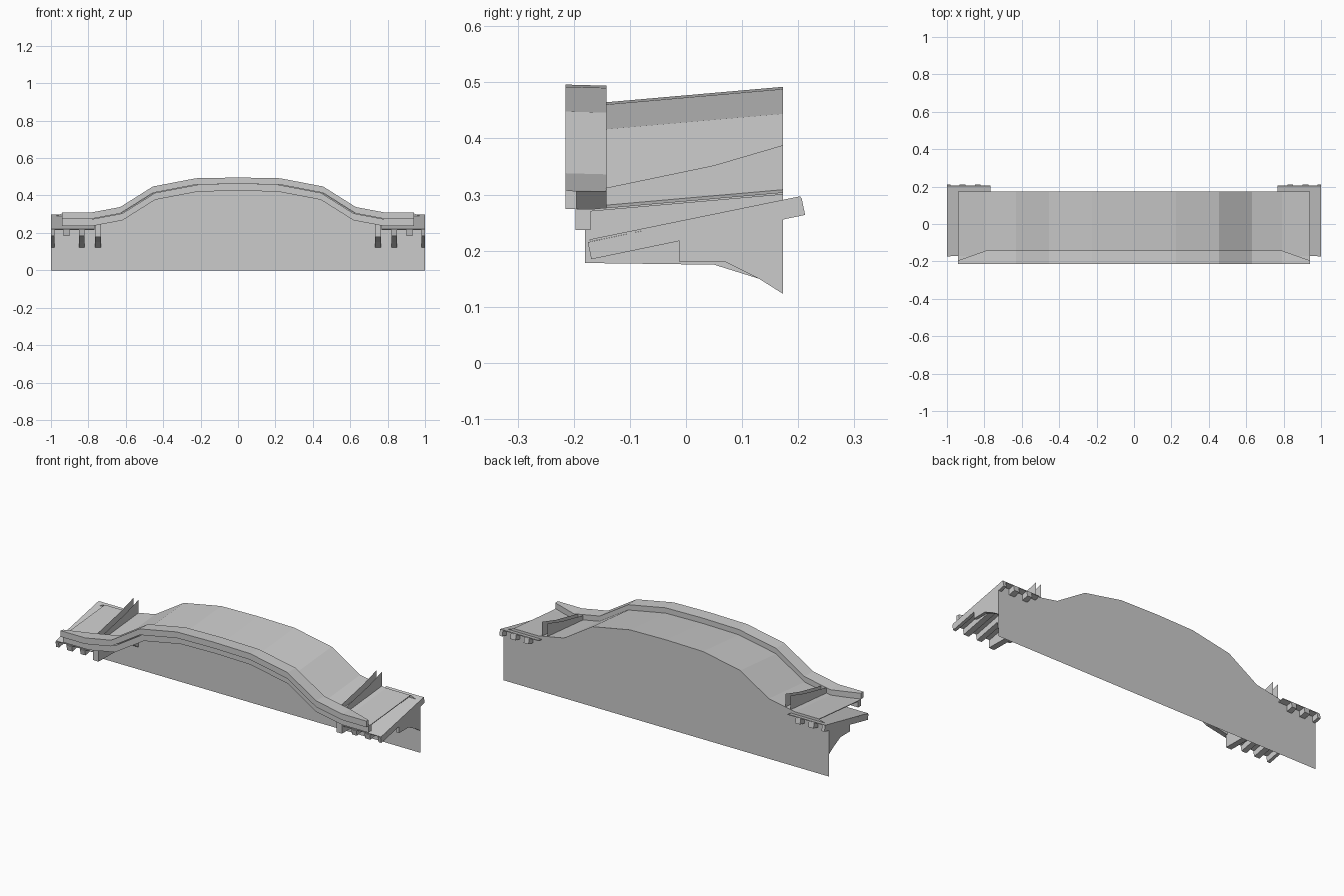
import bpy, bmesh
from mathutils import Matrix

cube = bpy.data.objects.get("Cube")
if cube:
    bpy.data.objects.remove(cube)

GREY = (0.6, 0.6, 0.6)
mat = bpy.data.materials.new("plain grey")
mat.use_nodes = True
mat.diffuse_color = (*GREY, 1)
mat.node_tree.nodes["Principled BSDF"].inputs["Base Color"].default_value = (*GREY, 1)

BACK, FRONT = 0.173, -0.17
# half of the arched eave line, from the end to the crown
HALF = [(-0.94, 0.308), (-0.79, 0.308), (-0.63, 0.338), (-0.455, 0.448), (-0.225, 0.492)]


def arch(drop, inset=0.0):
    """Full arch line lowered by drop, hill points pulled inward."""
    left = [(x if i == 0 else x + inset, z - drop) for i, (x, z) in enumerate(HALF)]
    return left + [(0, 0.496 - drop)] + [(-x, z) for x, z in reversed(left)]


def finish(name, bm):
    bmesh.ops.recalc_face_normals(bm, faces=bm.faces)
    mesh = bpy.data.meshes.new(name)
    bm.to_mesh(mesh)
    bm.free()
    mesh.materials.append(mat)
    obj = bpy.data.objects.new(name, mesh)
    bpy.context.collection.objects.link(obj)
    return obj


def loft(name, sections):
    """Skin closed cross-sections of equal length and cap both ends."""
    bm = bmesh.new()
    rings = [[bm.verts.new(p) for p in s] for s in sections]
    n = len(rings[0])
    for a, b in zip(rings, rings[1:]):
        for i in range(n):
            j = (i + 1) % n
            bm.faces.new((a[i], a[j], b[j], b[i]))
    bm.faces.new(rings[0])
    bm.faces.new(rings[-1])
    return finish(name, bm)


def beam(name, outline, x0, x1, open_edges=()):
    """Side outline in y and z spanned between two x positions."""
    bm = bmesh.new()
    a, b = [[bm.verts.new((x, y, z)) for y, z in outline] for x in (x0, x1)]
    bm.faces.new(a)
    bm.faces.new(b)
    for i in range(len(a)):
        if i not in open_edges:
            j = (i + 1) % len(a)
            bm.faces.new((a[i], a[j], b[j], b[i]))
    return finish(name, bm)


def tilted(y0, z0, y1, z1, thick):
    """Sloping plank outline whose top runs between two points."""
    dy, dz = y1 - y0, z1 - z0
    length = (dy * dy + dz * dz) ** 0.5
    oy, oz = dz / length * thick, -dy / length * thick
    return [(y0, z0), (y1, z1), (y1 + oy, z1 + oz), (y0 + oy, z0 + oz)]


# back wall: a single sheet under the arch
bm = bmesh.new()
top = [(-1, 0.28)] + arch(0.004) + [(1, 0.28)]
bm.faces.new([bm.verts.new((x, BACK, z)) for x, z in [(-1, 0)] + top + [(1, 0)]])
finish("back_wall", bm)

# thin arched roof sheet rising toward the back
lower, upper = arch(0.032), arch(0.004)
loft("roof_sheet", [[(x, FRONT, z - 0.002), (x, BACK, w), (x, BACK, w - 0.004), (x, FRONT, z - 0.006)]
                    for (x, z), (_, w) in zip(lower, upper)])

# front lip, with its inner side tapering at both ends
lip = []
for (x, z), (_, u) in zip(arch(0), arch(0.034, 0.012)):
    inner = -0.195 if abs(x) > 0.9 else -0.142
    lip.append([(x, -0.215, z), (x, inner, z - 0.002), (x, inner, u), (x, -0.215, u)])
loft("front_lip", lip)

# narrower moulding under the lip
loft("lower_moulding", [[(x, -0.197, z), (x, FRONT, z), (x, FRONT, u), (x, -0.197, u)]
                        for (x, z), (_, u) in zip(arch(0.034, 0.012), arch(0.071, 0.024))])

LONG = [(-0.18, 0.178), (0.05, 0.175), (0.13, 0.15), (BACK, 0.123), (BACK, 0.388),
        (0.05, 0.352), (-0.142, 0.312), (-0.18, 0.275)]
SHORT = [(-0.012, 0.18), (0.07, 0.18), (0.13, 0.15), (BACK, 0.123), (BACK, 0.27), (-0.012, 0.23)]
RAFTER = tilted(-0.175, 0.215, 0.206, 0.294, 0.031)
BOARD = tilted(-0.172, 0.22, 0.204, 0.297, 0.004)

for side, s in (("right", -1), ("left", 1)):
    # hollow bracket whose cheeks stand up through the roof
    beam(f"long_bracket_{side}", LONG, s * 0.732, s * 0.765, open_edges=(3, 4, 5, 6))
    # short brackets under the outer rafters
    for i, (x0, x1) in enumerate(((0.82, 0.85), (0.982, 1.0))):
        beam(f"short_bracket_{side}_{i + 1}", SHORT, s * x0, s * x1)
    # rafters and the board laid over them
    for i, (x0, x1) in enumerate(((0.82, 0.85), (0.9, 0.933), (0.982, 1.0))):
        beam(f"rafter_{side}_{i + 1}", RAFTER, s * x0, s * x1)
    beam(f"eave_board_{side}", BOARD, s * 0.768, s * 1.0)
